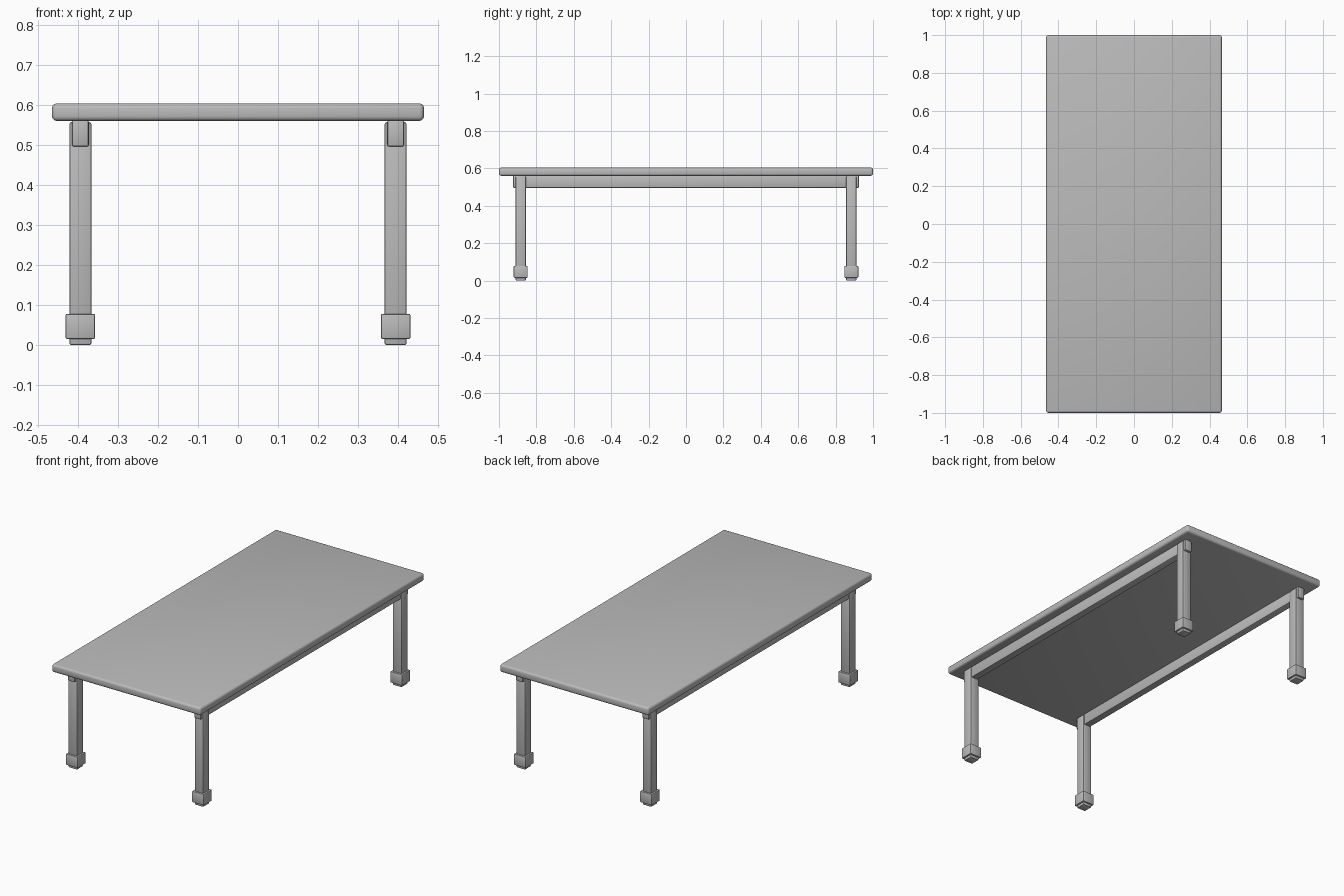
import bpy
import bmesh
from mathutils import Matrix, Vector

if "Cube" in bpy.data.objects:
    bpy.data.objects.remove(bpy.data.objects["Cube"], do_unlink=True)

# One plain grey for the whole table
GREY = (0.5, 0.5, 0.5, 1.0)
grey = bpy.data.materials.new("plain_grey")
grey.use_nodes = True
grey.diffuse_color = GREY
grey.node_tree.nodes["Principled BSDF"].inputs["Base Color"].default_value = GREY


def box(name, x, y, z, bevel, segments=2):
    """Rounded box spanning the given (low, high) ranges."""
    low, high = (Vector(v) for v in zip(x, y, z))
    bm = bmesh.new()
    bmesh.ops.create_cube(bm, size=1, matrix=Matrix.LocRotScale(
        (low + high) / 2, None, high - low))
    bmesh.ops.bevel(bm, geom=bm.edges[:], offset=bevel, segments=segments,
                    profile=0.5, affect='EDGES')
    mesh = bpy.data.meshes.new(name)
    bm.to_mesh(mesh)
    bm.free()
    mesh.materials.append(grey)
    obj = bpy.data.objects.new(name, mesh)
    bpy.context.collection.objects.link(obj)
    bpy.ops.object.select_all(action='DESELECT')
    obj.select_set(True)
    bpy.context.view_layer.objects.active = obj
    bpy.ops.object.shade_smooth_by_angle()
    return obj


def around(centre, half):
    return centre - half, centre + half


# Table top
box("table_top", (-0.465, 0.465), (-1, 1), (0.56, 0.604), 0.012, 3)

LEG_X, LEG_Y = 0.394, 0.884
for side, sx in (("left", 1), ("right", -1)):
    x = sx * LEG_X
    # Long rail under the top, passing through both legs
    box(f"{side}_rail", around(x, 0.021), (-0.925, 0.925), (0.496, 0.562), 0.005)
    for end, sy in (("front", -1), ("back", 1)):
        y = sy * LEG_Y
        # Square leg with a thicker foot block above its tip
        box(f"{end}_{side}_leg", around(x, 0.0275), around(y, 0.0275), (0, 0.557), 0.005)
        box(f"{end}_{side}_foot", around(x, 0.037), around(y, 0.037), (0.015, 0.078), 0.004)
